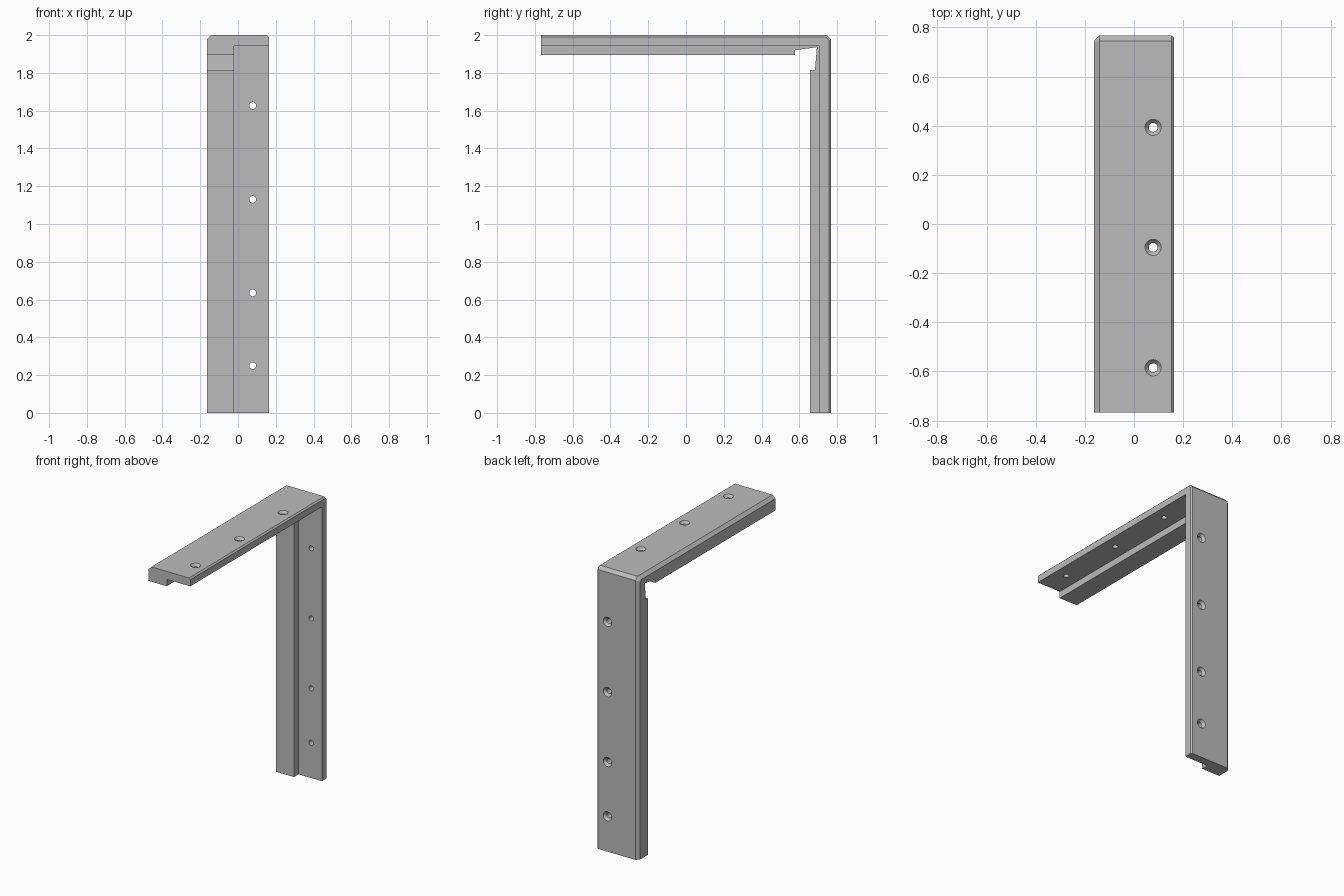
import bpy, bmesh, math
from mathutils import Matrix

cube = bpy.data.objects.get("Cube")
if cube:
    bpy.data.objects.remove(cube, do_unlink=True)

HALF_X, BACK, TOP = 0.163, 0.767, 2.0
STEP_X = -0.021          # where the thick rib meets the thin plate
WIDE, NARROW = 0.022, 0.01   # chamfer sizes


def make_object(name, bm):
    bmesh.ops.remove_doubles(bm, verts=bm.verts, dist=0.0001)
    bmesh.ops.recalc_face_normals(bm, faces=bm.faces)
    mesh = bpy.data.meshes.new(name)
    bm.to_mesh(mesh)
    bm.free()
    obj = bpy.data.objects.new(name, mesh)
    bpy.context.collection.objects.link(obj)
    return obj


def loft(bm, rings):
    """Skin a list of closed point rings and cap both ends."""
    loops = [[bm.verts.new(p) for p in ring] for ring in rings]
    n = len(loops[0])
    for a, b in zip(loops, loops[1:]):
        for i in range(n):
            j = (i + 1) % n
            bm.faces.new((a[i], a[j], b[j], b[i]))
    bm.faces.new(loops[0])
    bm.faces.new(loops[-1])


def outer(inset):
    """Outer side of the L profile, with its cut corner."""
    y, z = BACK - inset, TOP - inset
    cut = WIDE - inset * (1 - math.tan(math.pi / 8))
    return [(-BACK, z), (y - cut, z), (y, z - cut), (y, 0)]


# Inner side of the L, from the foot up and out along the arm
rib_inner = [(0.656, 0), (0.656, 1.815), (0.683, 1.815), (0.693, 1.936),
             (0.577, 1.92), (0.577, 1.895), (-BACK, 1.895)]
plate_inner = [(0.707, 0), (0.707, 1.815), (0.707, 1.815), (0.707, 1.943),
               (0.577, 1.943), (0.577, 1.943), (-BACK, 1.943)]

# Bracket body, lofted across its width
layers = [(-HALF_X, WIDE, rib_inner), (-HALF_X + WIDE, 0, rib_inner),
          (STEP_X, 0, rib_inner), (STEP_X, 0, plate_inner),
          (HALF_X - NARROW, 0, plate_inner), (HALF_X, NARROW, plate_inner)]
bm = bmesh.new()
loft(bm, [[(x, y, z) for y, z in outer(inset) + inner]
          for x, inset, inner in layers])
bracket = make_object("angle_bracket", bm)

# Countersunk screw holes
HOLE_X, SIDES = 0.078, 32
hole_profile = [(0.033, 0.02), (0.033, 0), (0.018, -0.018), (0.018, -0.1)]
places = [Matrix.Translation((HOLE_X, y, TOP)) for y in (0.393, -0.095, -0.585)]
places += [Matrix.Translation((HOLE_X, BACK, z)) @ Matrix.Rotation(-math.pi / 2, 4, 'X')
           for z in (1.627, 1.13, 0.635, 0.25)]
bm = bmesh.new()
for place in places:
    rings = []
    for r, h in hole_profile:
        ring = Matrix.Translation((0, 0, h))
        rings.append([place @ ring @ (Matrix.Rotation(math.tau * i / SIDES, 4, 'Z')
                                      @ Matrix.Translation((r, 0, 0))).translation
                      for i in range(SIDES)])
    loft(bm, rings)
cutter = make_object("screw_hole_cutter", bm)
cutter.hide_render = True

bpy.ops.object.select_all(action='DESELECT')
bpy.context.view_layer.objects.active = bracket
bracket.select_set(True)
cut = bracket.modifiers.new("screw_holes", 'BOOLEAN')
cut.operation = 'DIFFERENCE'
cut.solver = 'EXACT'
cut.object = cutter
bpy.ops.object.modifier_apply(modifier=cut.name)
bpy.data.objects.remove(cutter, do_unlink=True)

# Plain grey finish
grey = bpy.data.materials.new("plain_grey")
grey.use_nodes = True
colour = (0.5, 0.5, 0.5, 1)
grey.diffuse_color = colour
grey.node_tree.nodes["Principled BSDF"].inputs["Base Color"].default_value = colour
bracket.data.materials.clear()
bracket.data.materials.append(grey)
bpy.ops.object.shade_smooth_by_angle(angle=math.radians(30))
